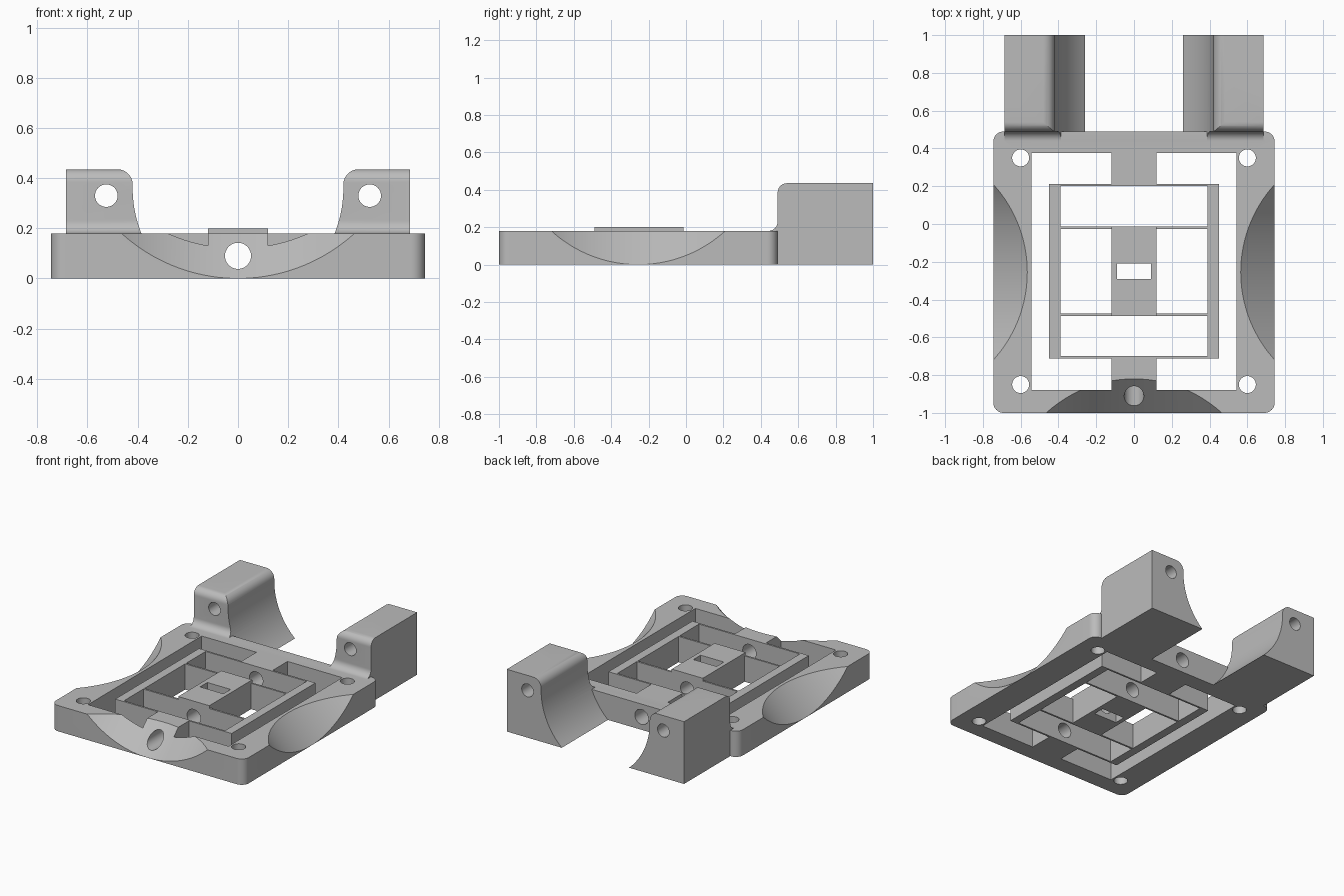
import bpy
import bmesh
from math import sin, cos, pi, radians
from mathutils import Vector

cube = bpy.data.objects.get("Cube")
if cube:
    bpy.data.objects.remove(cube, do_unlink=True)

grey = bpy.data.materials.new("plain grey")
grey.use_nodes = True
grey.diffuse_color = (0.5, 0.5, 0.5, 1)
grey.node_tree.nodes["Principled BSDF"].inputs["Base Color"].default_value = (0.5, 0.5, 0.5, 1)

TOP = 0.18      # plate thickness
MID_Y = -0.255  # centre of the plate along y


def prism(name, outline, sweep):
    """Solid made by sweeping a flat outline along a vector."""
    bm = bmesh.new()
    face = bm.faces.new([bm.verts.new(p) for p in outline])
    res = bmesh.ops.extrude_face_region(bm, geom=[face], use_keep_orig=True)
    moved = [v for v in res["geom"] if isinstance(v, bmesh.types.BMVert)]
    bmesh.ops.translate(bm, verts=moved, vec=Vector(sweep))
    bmesh.ops.recalc_face_normals(bm, faces=bm.faces)
    mesh = bpy.data.meshes.new(name)
    bm.to_mesh(mesh)
    bm.free()
    mesh.materials.append(grey)
    obj = bpy.data.objects.new(name, mesh)
    bpy.context.collection.objects.link(obj)
    return obj


def box(name, x0, x1, y0, y1, z0=-0.1, z1=0.5):
    return prism(name, [(x0, y0, z0), (x1, y0, z0), (x1, y1, z0), (x0, y1, z0)], (0, 0, z1 - z0))


def arc(cx, cy, r, a0, a1, n=10):
    """2D arc points, angles in degrees."""
    angles = [radians(a0 + (a1 - a0) * i / n) for i in range(n + 1)]
    return [(cx + r * cos(a), cy + r * sin(a)) for a in angles]


def circle(cx, cy, r, n=48):
    return arc(cx, cy, r, 0, 360, n)[:-1]


def combine(target, tool, operation):
    mod = target.modifiers.new("combine", "BOOLEAN")
    mod.operation = operation
    mod.solver = "EXACT"
    mod.object = tool
    bpy.ops.object.select_all(action="DESELECT")
    bpy.context.view_layer.objects.active = target
    target.select_set(True)
    bpy.ops.object.modifier_apply(modifier=mod.name)
    bpy.data.objects.remove(tool, do_unlink=True)


def cut(target, tool):
    combine(target, tool, "DIFFERENCE")


# Base plate with rounded corners
r, hx, back = 0.055, 0.745, 0.49
corners = (arc(hx - r, back - r, r, 0, 90) + arc(r - hx, back - r, r, 90, 180)
           + arc(r - hx, r - 1, r, 180, 270) + arc(hx - r, r - 1, r, 270, 360))
plate = prism("mounting_plate", [(x, y, 0) for x, y in corners], (0, 0, TOP))

# Raised pad on the central block
combine(plate, box("centre_pad", -0.12, 0.12, -0.488, -0.014, 0.1, 0.2), "UNION")

# Openings around the inner frame, and either side of the central block
for s in (-1, 1):
    def side_cut(x0, x1, y0, y1):
        cut(plate, box("opening_cutter", min(s * x0, s * x1), max(s * x0, s * x1), y0, y1))
    side_cut(0.45, 0.543, -0.88, 0.375)
    side_cut(0.12, 0.5, 0.213, 0.375)
    side_cut(0.12, 0.5, -0.88, -0.713)
    side_cut(0.12, 0.39, -0.475, -0.027)

# Openings inside the inner frame, and the small slot
cut(plate, box("rear_opening_cutter", -0.39, 0.39, -0.014, 0.2))
cut(plate, box("front_opening_cutter", -0.39, 0.39, -0.7, -0.488))
cut(plate, box("slot_cutter", -0.09, 0.09, -0.29, -0.21))

# Sloping round scoops in the front and both sides
R = 0.69
for origin, inward in (((0, -1), (0, 1)), ((hx, MID_Y), (-1, 0)), ((-hx, MID_Y), (1, 0))):
    d = Vector((inward[0], inward[1], 1))
    along = Vector((-inward[1], inward[0], 0))
    start = Vector((origin[0], origin[1], R)) - d * 0.1
    ring = [start + along * a + Vector((0, 0, b)) for a, b in circle(0, 0, R, 160)]
    cut(plate, prism("scoop_cutter", ring, d * 0.4))

# Arms: front outline crossed with a side outline that has the front rounding and fillet
H = 0.435
inner = arc(-0.065, 0.36, 0.485, -48, 0, 20)
front_outline = ([(0.26, 0)] + [p for p in inner if p[1] > 0.01]
                 + arc(0.48, H - 0.06, 0.06, 180, 90) + [(0.685, H), (0.685, 0)])
side_outline = ([(1, 0), (1, H)] + arc(0.54, H - 0.05, 0.05, 90, 180)
                + arc(0.44, TOP + 0.05, 0.05, 0, -90) + [(0.44, 0)])
for s, side in ((1, "left"), (-1, "right")):
    arm = prism(side + "_arm", [(s * x, 0.3, z) for x, z in front_outline], (0, 0.7, 0))
    mask = prism("arm_mask", [(s * 0.1, y, z) for y, z in side_outline], (s * 0.8, 0, 0))
    combine(arm, mask, "INTERSECT")
    bore = [(s * 0.525 + a, 0.3, 0.33 + b) for a, b in circle(0, 0, 0.045)]
    cut(arm, prism("arm_bore_cutter", bore, (0, 1, 0)))
    combine(plate, arm, "UNION")

# Screw holes in the corners
for x in (-0.6, 0.6):
    for y in (-0.85, 0.35):
        hole = [(a, b, -0.1) for a, b in circle(x, y, 0.045)]
        cut(plate, prism("screw_hole_cutter", hole, (0, 0, 0.5)))

# Long bore from front to back
bore = [(a, -1.2, b) for a, b in circle(0, 0.09, 0.052)]
cut(plate, prism("long_bore_cutter", bore, (0, 2, 0)))

bpy.ops.object.select_all(action="DESELECT")
bpy.context.view_layer.objects.active = plate
plate.select_set(True)
bpy.ops.object.shade_smooth_by_angle(angle=radians(30))
